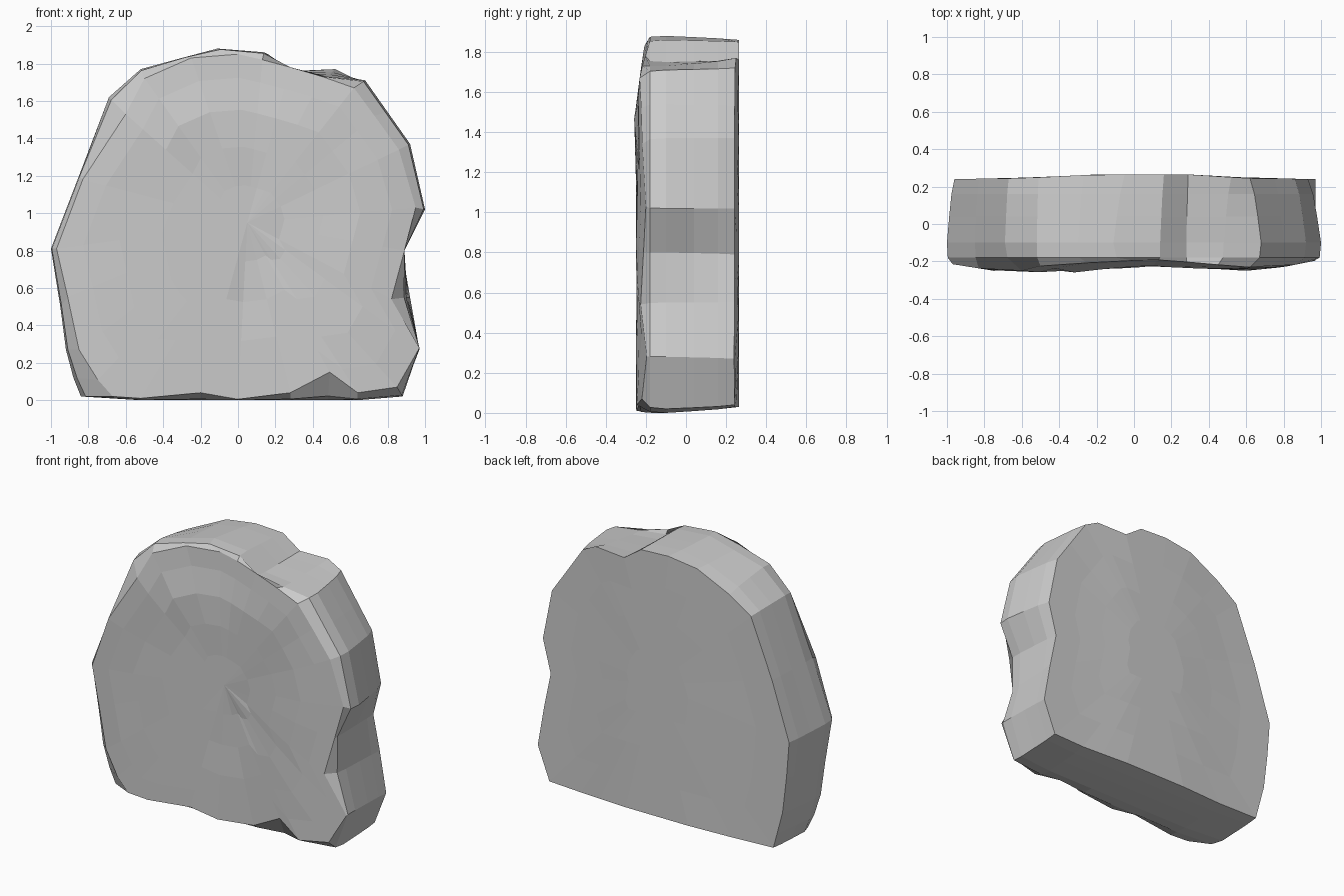
import bpy, bmesh, math

if "Cube" in bpy.data.objects:
    bpy.data.objects.remove(bpy.data.objects["Cube"])

# Matching outlines (x, z) of the slab, running clockwise from the lower left
FRONT = [(-.67, .02), (-.75, .11), (-.85, .27), (-.91, .55), (-.97, .81), (-.83, 1.18),
         (-.6, 1.53), (-.5, 1.72), (-.25, 1.83), (0, 1.85), (.13, 1.82), (.28, 1.78),
         (.45, 1.73), (.62, 1.67), (.73, 1.52), (.86, 1.34), (.95, 1.03), (.89, .8),
         (.82, .54), (.97, .28), (.85, .07), (.64, .04), (.49, .15), (.28, .04),
         (0, .005), (-.2, .04), (-.52, .01)]
MIDDLE = [(-.84, .02), (-.88, .12), (-.92, .27), (-.95, .5), (-1, .81), (-.85, 1.2),
          (-.69, 1.62), (-.52, 1.77), (-.3, 1.83), (-.11, 1.88), (.14, 1.86), (.28, 1.75),
          (.48, 1.73), (.68, 1.71), (.8, 1.54), (.92, 1.37), (1, 1.02), (.89, .8),
          (.9, .55), (.97, .28), (.88, .02), (.64, 0), (.48, 0), (.28, 0),
          (0, 0), (-.2, 0), (-.52, 0)]
BACK = [(-.84, .04), (-.87, .15), (-.91, .3), (-.94, .55), (-.96, .8), (-.83, 1.2),
        (-.67, 1.6), (-.51, 1.71), (-.27, 1.83), (-.05, 1.86), (.16, 1.85), (.29, 1.76),
        (.52, 1.77), (.62, 1.72), (.75, 1.53), (.86, 1.37), (.93, 1.02), (.87, .79),
        (.92, .55), (.97, .27), (.88, .04), (.64, .03), (.48, .03), (.28, .03),
        (0, .03), (-.2, .03), (-.52, .03)]
FRONT_DEPTH = [(-1, -.21), (-.75, -.25), (-.4, -.245), (.1, -.22), (.6, -.25), (.8, -.23), (1, -.19)]
BACK_DEPTH = [(-1, .24), (-.6, .245), (-.2, .265), (.3, .265), (.6, .245), (1, .24)]
CENTRE = (.05, .95)


def interp(table, x):
    for (a, p), (b, q) in zip(table, table[1:]):
        if x <= b:
            return p + (q - p) * (max(x, a) - a) / (b - a)
    return table[-1][1]


def front_y(x, z):
    y = interp(FRONT_DEPTH, x) + .03 * max(0, min(1, (z - 1.5) / .3))
    # overhanging ledge near the top, sunken patch below it
    y -= .02 * math.exp(-((x + .2) / .4) ** 2 - ((z - 1.45) / .12) ** 2)
    # slanting ridge toward the upper right
    d = (z - .6) * .6 - (x - .05) * .8
    if 0 < x < .75 and .5 < z < 1.6:
        y += .012 * math.exp(-(d / .12) ** 2)
    return y


def shrink(outline, s):
    return [(CENTRE[0] + (x - CENTRE[0]) * s, CENTRE[1] + (z - CENTRE[1]) * s) for x, z in outline]


bm = bmesh.new()


def ring(outline, depth):
    return [bm.verts.new((x, depth(x, z), z)) for x, z in outline]


def mix(a, b, t):
    return [(p[0] + (q[0] - p[0]) * t, p[1] + (q[1] - p[1]) * t) for p, q in zip(a, b)]


def back_y(x, z):
    return interp(BACK_DEPTH, x)


# Front relief, rounded rim, side wall and back face as successive rings
rings = [ring(shrink(FRONT, s), front_y) for s in (.22, .45, .67, .86, 1)]
rings.append(ring(mix(FRONT, MIDDLE, .85), lambda x, z: -.18))
rings.append(ring(MIDDLE, lambda x, z: -.1))
rings.append(ring(mix(MIDDLE, BACK, .3), lambda x, z: .04))
rings.append(ring(mix(MIDDLE, BACK, .6), lambda x, z: .16))
rings += [ring(shrink(BACK, s), back_y) for s in (1, .75, .5, .25)]
n = len(FRONT)
for a, b in zip(rings, rings[1:]):
    for i in range(n):
        j = (i + 1) % n
        bm.faces.new((a[i], a[j], b[j], b[i]))
for end, depth in ((rings[0], front_y), (rings[-1], back_y)):
    hub = bm.verts.new((CENTRE[0], depth(*CENTRE), CENTRE[1]))
    for i in range(n):
        bm.faces.new((end[i], end[(i + 1) % n], hub))

bmesh.ops.recalc_face_normals(bm, faces=bm.faces)
mesh = bpy.data.meshes.new("rock_slab")
bm.to_mesh(mesh)
bm.free()
slab = bpy.data.objects.new("rock_slab", mesh)
bpy.context.collection.objects.link(slab)
